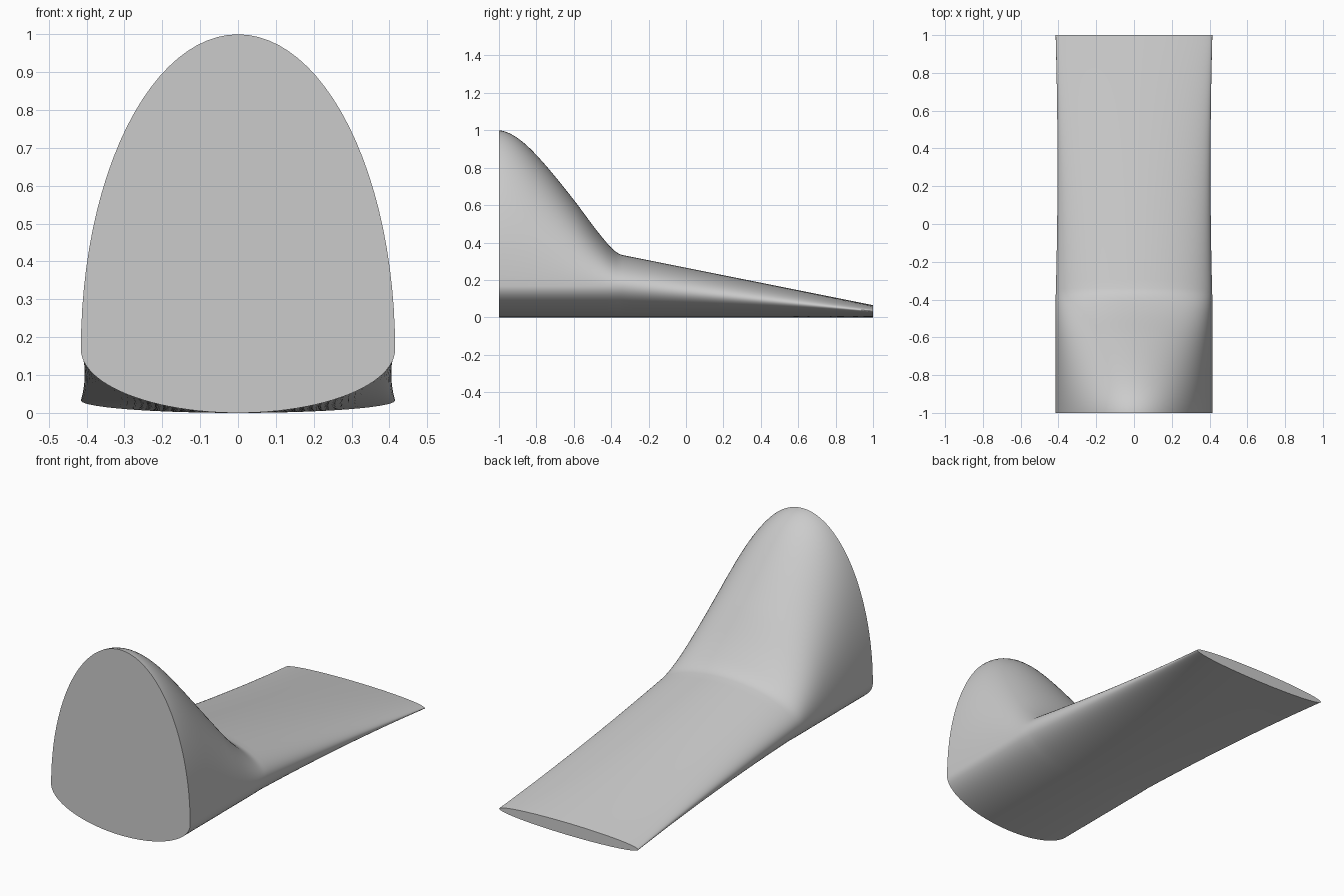
import bpy, bmesh
from math import sin, cos, pi

cube = bpy.data.objects.get("Cube")
if cube:
    bpy.data.objects.remove(cube)

# Matte grey material
grey = bpy.data.materials.new("light grey")
grey.use_nodes = True
colour = (0.6, 0.6, 0.6, 1)
grey.diffuse_color = colour
grey.node_tree.nodes["Principled BSDF"].inputs["Base Color"].default_value = colour

# Ridge line along the length: y, height, slope
RIDGE = [(-1, 1, -0.1), (-0.8, 0.868, -1.07), (-0.6, 0.628, -1.28),
         (-0.45, 0.43, -1.2), (-0.34, 0.333, -0.2), (1, 0.065, -0.2)]
SIDES = 96
KINK = -0.34


def ridge(y):
    """Hermite interpolation of the ridge height."""
    for (y0, z0, m0), (y1, z1, m1) in zip(RIDGE, RIDGE[1:]):
        if y <= y1:
            d = y1 - y0
            t = (y - y0) / d
            s = 1 - t
            return (z0 * (1 + 2 * t) * s * s + z1 * (3 - 2 * t) * t * t
                    + d * t * s * (m0 * s - m1 * t))
    return RIDGE[-1][1]


def section(bm, y):
    """Ring of two half ellipses meeting at the widest line."""
    top = ridge(y)
    blend = max(0, (y - KINK) / (1 - KINK))
    middle = 0.168 + (0.033 - 0.168) * blend
    width = 0.415 - 0.01 * max(0, 1 - ((y - 0.3) / 0.7) ** 2)
    ring = []
    for i in range(SIDES):
        a = 2 * pi * i / SIDES
        rise = top - middle if sin(a) > 0 else middle
        ring.append(bm.verts.new((width * cos(a), y, middle + rise * sin(a))))
    return ring


# Stations: dense over the curved hump, sparser along the tapering tail
stations = [-1 + (KINK + 1) * i / 40 for i in range(41)]
stations += [KINK + (1 - KINK) * i / 30 for i in range(1, 31)]

# Lofted body with flat end caps
bm = bmesh.new()
rings = [section(bm, y) for y in stations]
for a, b in zip(rings, rings[1:]):
    for i in range(SIDES):
        j = (i + 1) % SIDES
        bm.faces.new((a[i], a[j], b[j], b[i])).smooth = True
for ring in (rings[0], rings[-1]):
    cap = bm.faces.new(ring)
    for edge in cap.edges:
        edge.smooth = False
bmesh.ops.recalc_face_normals(bm, faces=bm.faces)

mesh = bpy.data.meshes.new("tapered_hump_body")
bm.to_mesh(mesh)
bm.free()
mesh.materials.append(grey)
body = bpy.data.objects.new("tapered_hump_body", mesh)
bpy.context.collection.objects.link(body)
